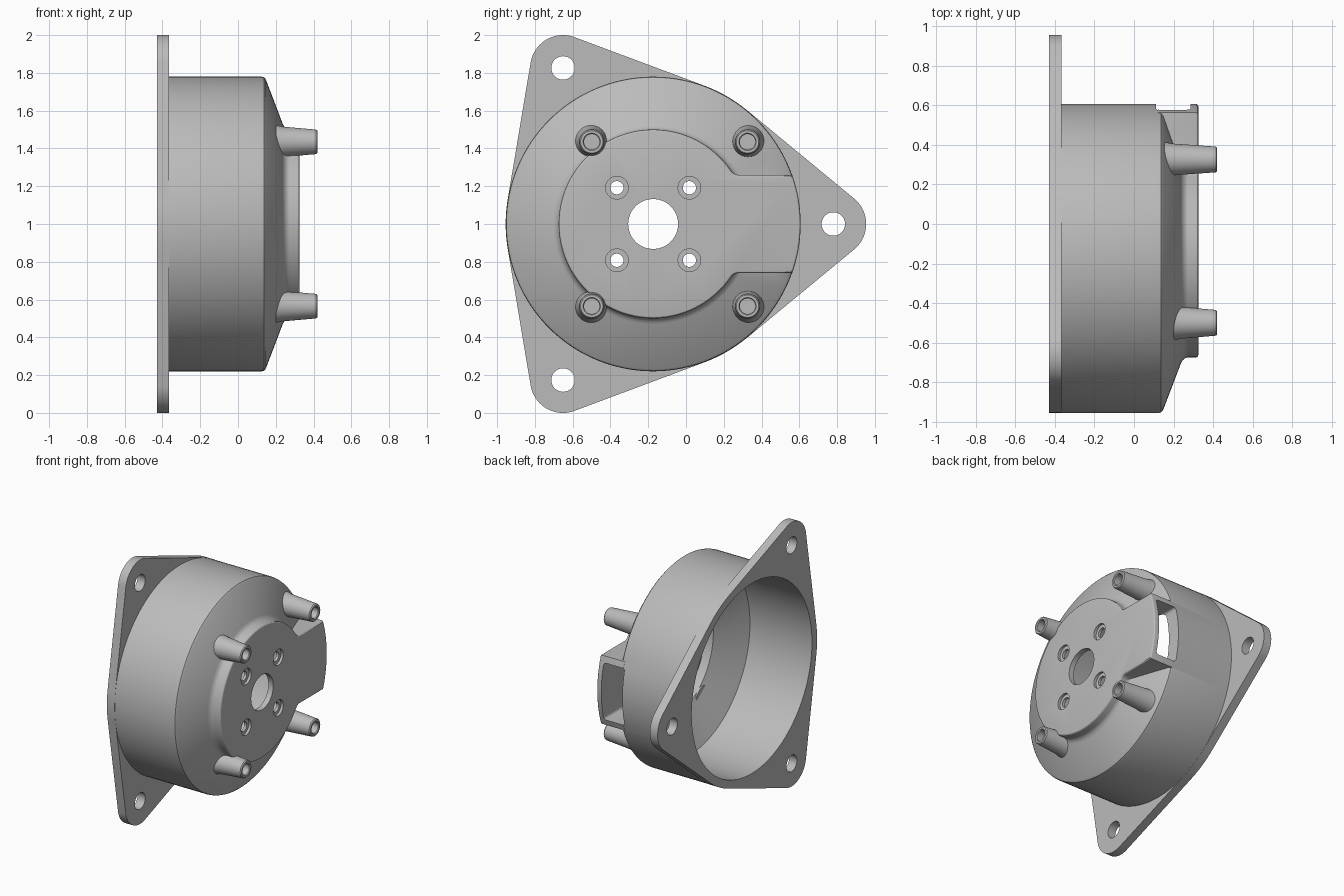
import bpy
import bmesh
from math import pi, sin, cos, asin, sqrt
from mathutils import Vector
from mathutils.geometry import convex_hull_2d

if "Cube" in bpy.data.objects:
    bpy.data.objects.remove(bpy.data.objects["Cube"])

CY, CZ = -0.174, 1.0      # axis of the housing, running along x
R = 0.78                  # housing radius
BACK, FACE = -0.43, 0.325
SEG = 128

gray = bpy.data.materials.new("plain_gray")
gray.use_nodes = True
gray.diffuse_color = (0.5, 0.5, 0.5, 1)
gray.node_tree.nodes["Principled BSDF"].inputs["Base Color"].default_value = (0.5, 0.5, 0.5, 1)


def finish(bm, name):
    bmesh.ops.remove_doubles(bm, verts=bm.verts, dist=1e-5)
    bmesh.ops.recalc_face_normals(bm, faces=bm.faces)
    mesh = bpy.data.meshes.new(name)
    bm.to_mesh(mesh)
    bm.free()
    mesh.materials.append(gray)
    obj = bpy.data.objects.new(name, mesh)
    bpy.context.collection.objects.link(obj)
    return obj


def lathe(name, profile, dy=0, dz=0, steps=SEG):
    """Turn an (x, radius) profile around an axis parallel to x."""
    bm = bmesh.new()
    axis = Vector((0, CY + dy, CZ + dz))
    verts = [bm.verts.new((x, axis.y, axis.z + r)) for x, r in profile]
    edges = [bm.edges.new(pair) for pair in zip(verts, verts[1:])]
    bmesh.ops.spin(bm, geom=verts + edges, cent=axis, axis=(1, 0, 0),
                   angle=2 * pi, steps=steps, use_merge=True)
    return finish(bm, name)


def plate(name, outline, x0, x1, bevel=0):
    """Extrude a (y, z) outline along x, optionally rounding the +x rim."""
    bm = bmesh.new()
    face = bm.faces.new([bm.verts.new((x0, CY + y, CZ + z)) for y, z in outline])
    top = bmesh.ops.extrude_face_region(bm, geom=[face], use_keep_orig=True)["geom"]
    moved = [g for g in top if isinstance(g, bmesh.types.BMVert)]
    bmesh.ops.translate(bm, verts=moved, vec=(x1 - x0, 0, 0))
    if bevel:
        rim = [g for g in top if isinstance(g, bmesh.types.BMEdge)]
        bmesh.ops.recalc_face_normals(bm, faces=bm.faces)
        bmesh.ops.bevel(bm, geom=rim, offset=bevel, segments=3, profile=0.5, affect="EDGES")
    return finish(bm, name)


def arc(r, a0, a1, n, cy=0, cz=0):
    return [(cy + r * cos(a0 + (a1 - a0) * i / n),
             cz + r * sin(a0 + (a1 - a0) * i / n)) for i in range(n + 1)]


def boolean(target, tool, operation):
    mod = target.modifiers.new(operation.lower(), "BOOLEAN")
    mod.operation = operation
    mod.solver = "EXACT"
    mod.object = tool
    bpy.context.view_layer.objects.active = target
    bpy.ops.object.modifier_apply(modifier=mod.name)
    bpy.data.objects.remove(tool)


# Housing: drum with a conical shoulder
housing = lathe("housing", [
    (BACK + 0.01, 0), (BACK + 0.01, R), (0.125, R), (0.137, 0.777), (0.147, 0.766),
    (0.237, 0.53), (0.245, 0.515), (0.26, 0.503), (0.275, 0.499), (0.275, 0)])

# Mounting flange: hull of the drum and three round ears
ears = [(0.954 * cos(a), 0.954 * sin(a)) for a in (0, 2 * pi / 3, -2 * pi / 3)]
points = arc(R + 0.001, 0, 2 * pi, SEG)[:-1]
for ear in ears:
    points += arc(0.174, 0, 2 * pi, 64, *ear)[:-1]
hull = [points[i] for i in convex_hull_2d([Vector(p) for p in points])]
boolean(housing, plate("flange", hull, BACK, -0.365), "UNION")

# Raised face: round pad with a channel reaching the drum wall
half = 0.26
fillet = 0.05
outer = asin(half / (R + 0.001))
fz = half + fillet
fy = sqrt((0.5 + fillet) ** 2 - fz ** 2)
join = asin(fz / (0.5 + fillet))
corner = arc(fillet, -pi / 2, join - pi, 6, fy, fz)
pad = arc(R + 0.001, -outer, outer, 24)
pad += corner
pad += arc(0.5, join, 2 * pi - join, 90)[1:-1]
pad += [(y, -z) for y, z in reversed(corner)]
boolean(housing, plate("raised_face", pad, 0.12, FACE, 0.014), "UNION")

# Hollow interior, open at the back
boolean(housing, lathe("cavity", [
    (BACK - 0.1, 0), (BACK - 0.1, 0.72), (0.09, 0.72), (0.215, 0.46),
    (0.284, 0.46), (0.284, 0)]), "DIFFERENCE")

# Channel and side window
bm = bmesh.new()
bmesh.ops.create_cube(bm, size=1)
for v in bm.verts:
    v.co = (0.1975 + v.co.x * 0.175, CY + 0.6 + v.co.y * 0.6, CZ + v.co.z * 0.43)
long_edges = [e for e in bm.edges if abs(e.verts[0].co.y - e.verts[1].co.y) > 0.1]
bmesh.ops.bevel(bm, geom=long_edges, offset=0.02, segments=3, profile=0.5, affect="EDGES")
boolean(housing, finish(bm, "window"), "DIFFERENCE")

# Shaft hole, counterbored screw holes and ear holes
boolean(housing, lathe("shaft_hole", [(0, 0), (0, 0.132), (0.5, 0.132), (0.5, 0)], steps=64),
        "DIFFERENCE")
for sy in (-1, 1):
    for sz in (-1, 1):
        bore = lathe("screw_hole", [(0.2, 0), (0.2, 0.035), (0.305, 0.035), (0.305, 0.06),
                                    (0.4, 0.06), (0.4, 0)], 0.192 * sy, 0.192 * sz, 40)
        boolean(housing, bore, "DIFFERENCE")
for ear in ears:
    boolean(housing, lathe("ear_hole", [(-0.6, 0), (-0.6, 0.062), (-0.2, 0.062), (-0.2, 0)],
                           *ear, 48), "DIFFERENCE")

# Tapered standoffs with blind holes
parts = [housing]
for dy, base, label in ((-0.325, 0.2, "front"), (0.5, 0.155, "rear")):
    for sz, level in ((1, "upper"), (-1, "lower")):
        parts.append(lathe(f"{level}_{label}_standoff", [
            (base, 0), (base, 0.088), (base + 0.04, 0.08), (0.413, 0.065), (0.42, 0.059),
            (0.42, 0.046), (0.414, 0.041), (0.28, 0.041), (0.28, 0)],
            dy, 0.435 * sz, 40))

bpy.ops.object.select_all(action="DESELECT")
for obj in parts:
    obj.select_set(True)
bpy.context.view_layer.objects.active = housing
bpy.ops.object.shade_smooth_by_angle(angle=pi / 7)
